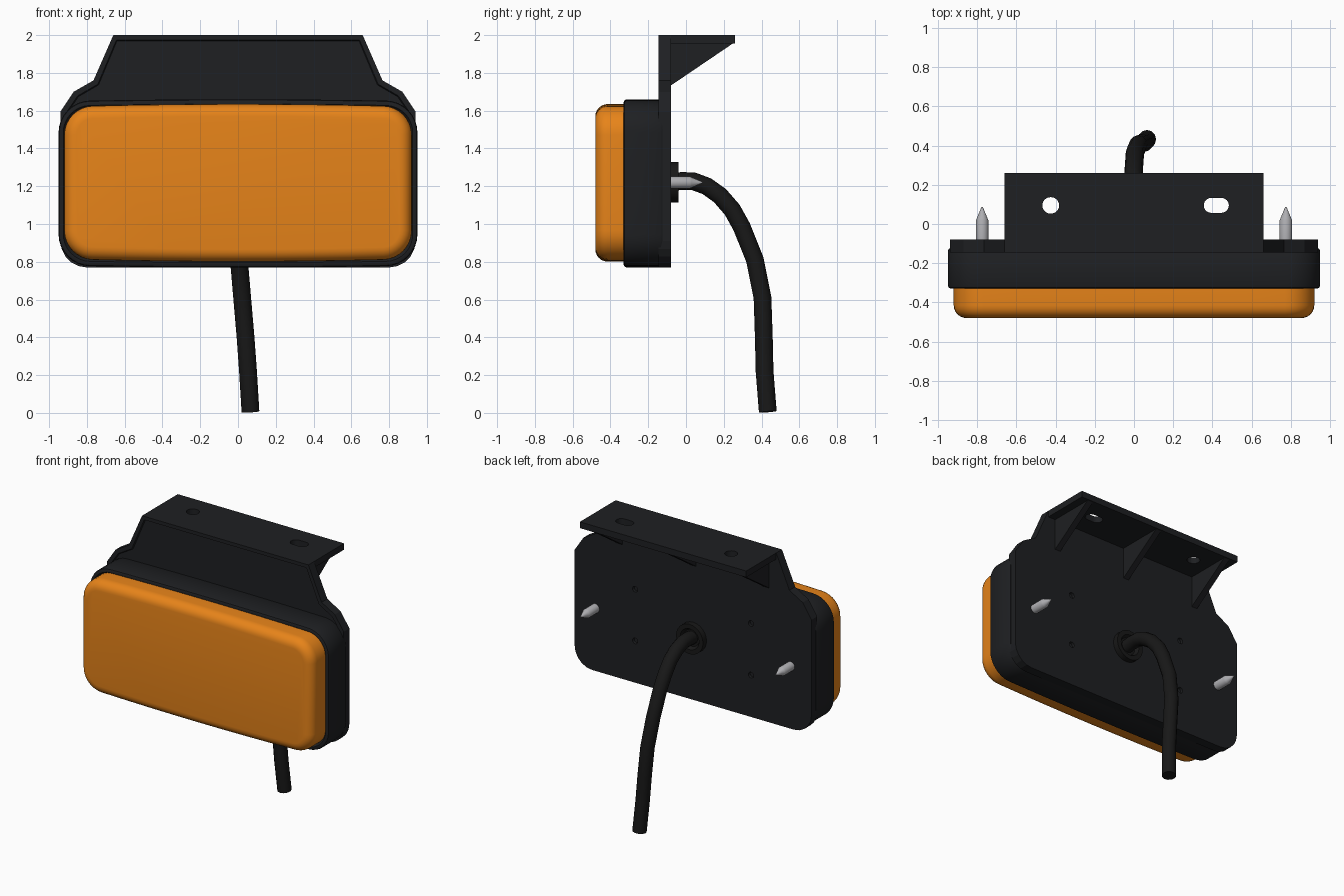
import bpy, bmesh, math
from mathutils import Vector, Matrix

if "Cube" in bpy.data.objects:
    bpy.data.objects.remove(bpy.data.objects["Cube"])


def material(name, rgb):
    m = bpy.data.materials.new(name)
    m.diffuse_color = (*rgb, 1)
    m.use_nodes = True
    m.node_tree.nodes["Principled BSDF"].inputs["Base Color"].default_value = m.diffuse_color
    return m


BLACK = material("black_plastic", (0.013, 0.014, 0.016))
RUBBER = material("black_rubber", (0.009, 0.009, 0.009))
AMBER = material("amber_lens", (0.80, 0.23, 0.01))
STEEL = material("steel", (0.42, 0.42, 0.44))


def finish(name, bm, mat, angle=35):
    bmesh.ops.recalc_face_normals(bm, faces=bm.faces)
    me = bpy.data.meshes.new(name)
    bm.to_mesh(me)
    bm.free()
    ob = bpy.data.objects.new(name, me)
    bpy.context.collection.objects.link(ob)
    me.materials.append(mat)
    bpy.ops.object.select_all(action='DESELECT')
    ob.select_set(True)
    bpy.context.view_layer.objects.active = ob
    if angle:
        bpy.ops.object.shade_smooth_by_angle(angle=math.radians(angle))
    return ob


def loft(name, loops, mat, angle=35):
    """Skin closed loops of points and cap both ends."""
    bm = bmesh.new()
    rings = [[bm.verts.new(p) for p in loop] for loop in loops]
    n = len(rings[0])
    for a, b in zip(rings, rings[1:]):
        for i in range(n):
            bm.faces.new((a[i], a[(i + 1) % n], b[(i + 1) % n], b[i]))
    bm.faces.new(rings[0])
    bm.faces.new(rings[-1])
    return finish(name, bm, mat, angle)


def rounded_loop(y, w, h, r, zc, bow):
    """Rounded rectangle in xz whose long edges are slightly arched."""
    pts = []
    for q, (sx, sz) in enumerate([(1, 1), (-1, 1), (-1, -1), (1, -1)]):
        for i in range(9):
            a = math.pi / 2 * (q + i / 8)
            pts.append((sx * (w - r) + r * math.cos(a), sz * (h - r) + r * math.sin(a)))
        if q in (0, 2):
            pts += [((w - r) * sx * (1 - k / 4), h * sz) for k in range(1, 8)]
    return [(x, y, zc + z - math.copysign(bow * (x / w) ** 2, z)) for x, z in pts]


def turned(name, profile, x, z, mat, sides=16):
    """Round part along y from (y, radius) pairs."""
    loops = [[(x + r * math.cos(2 * math.pi * i / sides), y, z + r * math.sin(2 * math.pi * i / sides))
              for i in range(sides)] for y, r in profile]
    return loft(name, loops, mat)


def prism(name, pts, axis, a, b, mat):
    """Extrude a 2D outline along x, y or z."""
    put = {'x': lambda p, t: (t, p[0], p[1]), 'y': lambda p, t: (p[0], t, p[1]),
           'z': lambda p, t: (p[0], p[1], t)}[axis]
    return loft(name, [[put(p, t) for p in pts] for t in (a, b)], mat, 0)


def cut(target, cutters):
    for c in cutters:
        c.hide_render = True
        m = target.modifiers.new("hole", 'BOOLEAN')
        m.operation, m.solver, m.object = 'DIFFERENCE', 'EXACT', c
        bpy.context.view_layer.objects.active = target
        bpy.ops.object.modifier_apply(modifier=m.name)
        bpy.data.objects.remove(c)


# Amber lens with a rolled front edge
R = 0.065
roll = [(-0.30, 0)] + [(-0.48 + R * (1 - math.sin(t)), R * (1 - math.cos(t)))
                       for t in [math.pi / 2 * i / 6 for i in range(7)]]
loft("lens", [rounded_loop(y, 0.92 - d, 0.417 - d, 0.15 - d, 1.218, 0.014) for y, d in roll], AMBER)

# Housing behind the lens, with softened front lip and stepped back
steps = [(-0.31, 0.04), (-0.33, 0.025), (-0.33, 0.015), (-0.325, 0.004), (-0.315, 0),
         (-0.135, 0), (-0.125, 0.006), (-0.125, 0.03), (-0.10, 0.03)]
loft("housing", [rounded_loop(y, 0.95 - d, 0.445 - d, 0.165 - d, 1.215, 0.010) for y, d in steps], BLACK)

# Mounting plate: right half of the outline, mirrored
half = [(0.66, 2.0), (0.765, 1.76), (0.87, 1.70), (0.94, 1.595)]
half += [(0.80 + 0.14 * math.cos(t), 0.91 - 0.14 * math.sin(t))
         for t in [math.pi / 2 * i / 5 for i in range(6)]]
outline = half + [(-x, z) for x, z in reversed(half)]
plate = prism("mounting_plate", outline, 'y', -0.145, -0.08, BLACK)
bm = bmesh.new()
bm.from_mesh(plate.data)
bm.normal_update()
front = [f for f in bm.faces if f.normal.y < -0.9]
bmesh.ops.inset_region(bm, faces=front, thickness=0.03, depth=0)
bmesh.ops.inset_region(bm, faces=front, thickness=0.006, depth=-0.01)
bm.to_mesh(plate.data)
bm.free()


def slot(x, y, half_len, r, n=12):
    pts = []
    for s, a0 in ((1, -math.pi / 2), (-1, math.pi / 2)):
        pts += [(x + s * half_len + r * math.cos(a0 + math.pi * i / n),
                 y + r * math.sin(a0 + math.pi * i / n)) for i in range(n + 1)]
    return pts


# Small screw holes in the back of the plate
cut(plate, [turned("screw_hole_cutter", [(-0.115, 0.021), (-0.05, 0.021)], x, z, BLACK, 12)
            for x in (-0.46, 0.46) for z in (1.07, 1.44)])

# Top flange with a round hole and a slot
flange = prism("top_flange", [(-0.66, -0.085), (0.66, -0.085), (0.66, 0.26), (-0.66, 0.26)],
               'z', 1.955, 2.0, BLACK)
cut(flange, [prism("hole_cutter", slot(-0.425, 0.095, 0.001, 0.042), 'z', 1.9, 2.05, BLACK),
             prism("slot_cutter", slot(0.42, 0.095, 0.026, 0.038), 'z', 1.9, 2.05, BLACK)])

# Triangular gussets under the flange
for x in (-0.58, 0, 0.58):
    prism("gusset", [(-0.085, 1.73), (0.25, 1.957), (-0.085, 1.957)], 'x', x - 0.022, x + 0.022, BLACK)

# Pointed mounting studs
for x in (-0.775, 0.775):
    turned("stud", [(-0.09, 0.032), (0.02, 0.032), (0.028, 0.028), (0.088, 0.003)], x, 1.22, STEEL)

# Cable grommet, dished toward the cable
turned("grommet", [(-0.09, 0.107), (-0.04, 0.107), (-0.04, 0.075), (-0.065, 0.06), (-0.065, 0.03)],
       0, 1.22, RUBBER, 24)

# Cable hanging from the grommet
path = [(0, -0.09, 1.22), (0, -0.02, 1.228), (0, 0.04, 1.226), (0, 0.11, 1.20), (0, 0.18, 1.15),
        (-0.003, 0.245, 1.075), (0, 0.295, 0.985), (0.005, 0.365, 0.81), (0.022, 0.405, 0.61),
        (0.04, 0.412, 0.40), (0.053, 0.416, 0.22), (0.066, 0.433, 0.006)]
path = [Vector(p) for p in path]
rings = []
for i, p in enumerate(path):
    d = (path[min(i + 1, len(path) - 1)] - path[max(i - 1, 0)]).normalized()
    u = Vector((1, 0, 0))
    u = (u - d * u.dot(d)).normalized()
    v = d.cross(u)
    rings.append([p + 0.047 * (u * math.cos(2 * math.pi * k / 12) + v * math.sin(2 * math.pi * k / 12))
                  for k in range(12)])
loft("cable", rings, RUBBER, 40)
